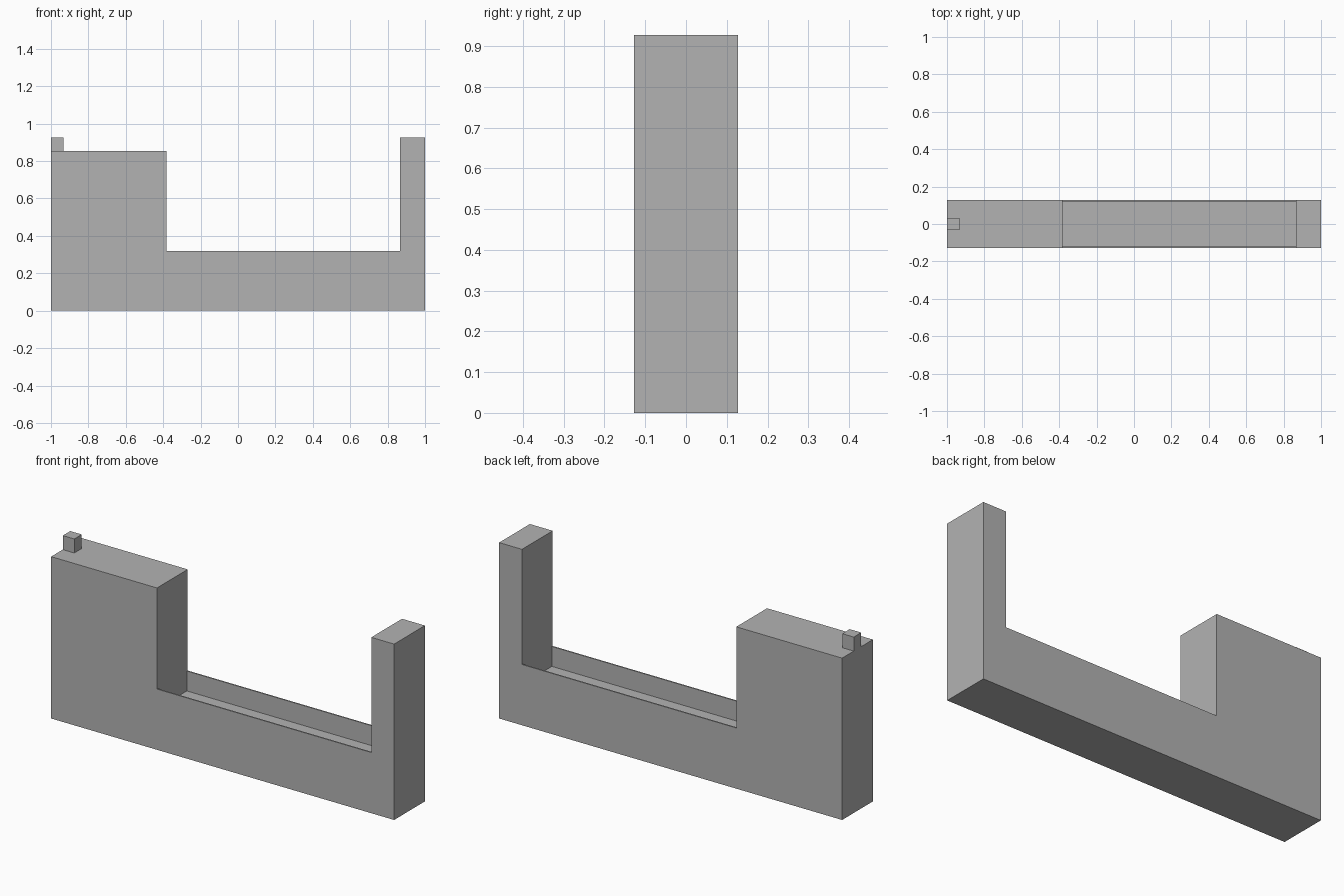
import bpy
import bmesh

cube = bpy.data.objects.get("Cube")
if cube:
    bpy.data.objects.remove(cube, do_unlink=True)

# Single flat grey
grey = bpy.data.materials.new("plain grey")
grey.use_nodes = True
colour = (0.45, 0.45, 0.45, 1)
grey.diffuse_color = colour
grey.node_tree.nodes["Principled BSDF"].inputs["Base Color"].default_value = colour


def extrude_profile(name, profile, y0, y1):
    """Extrude a closed (x, z) outline from y0 to y1."""
    bm = bmesh.new()
    face = bm.faces.new([bm.verts.new((x, y0, z)) for x, z in profile])
    result = bmesh.ops.extrude_face_region(bm, geom=[face])
    verts = [v for v in result["geom"] if isinstance(v, bmesh.types.BMVert)]
    bmesh.ops.translate(bm, verts=verts, vec=(0, y1 - y0, 0))
    bmesh.ops.recalc_face_normals(bm, faces=bm.faces)
    mesh = bpy.data.meshes.new(name)
    bm.to_mesh(mesh)
    bm.free()
    mesh.materials.append(grey)
    obj = bpy.data.objects.new(name, mesh)
    bpy.context.collection.objects.link(obj)
    return obj


def rect(x0, x1, z0, z1):
    return [(x0, z0), (x1, z0), (x1, z1), (x0, z1)]


depth = 0.128              # half thickness of the body
wall = 0.007               # trough wall thickness
block_x, post_x = -0.383, 0.867
block_top, top = 0.853, 0.927
floor, rim = 0.215, 0.32

# Body: tall block, trough floor and end post in one outline
extrude_profile("body", [
    (-1, 0), (1, 0), (1, top), (post_x, top), (post_x, floor),
    (block_x, floor), (block_x, block_top), (-1, block_top)], -depth, depth)

# Thin walls along both sides of the trough
for name, side in (("front_trough_wall", -1), ("back_trough_wall", 1)):
    extrude_profile(name, rect(block_x, post_x, floor, rim),
                    side * depth, side * (depth - wall))

# Small peg at the outer edge of the tall block
extrude_profile("peg", rect(-1, -0.933, block_top, top), -0.031, 0.031)
